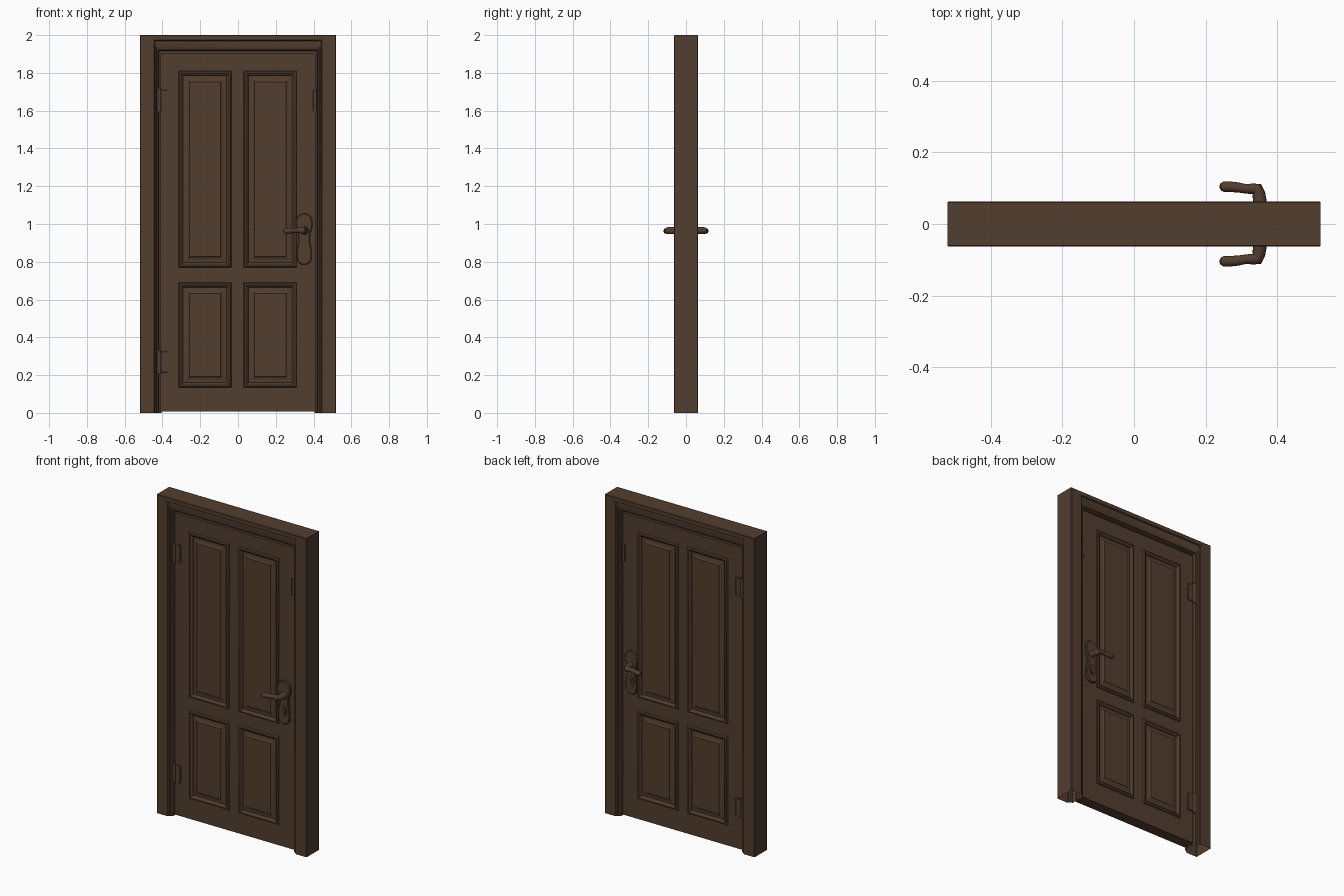
import bpy, bmesh, math
from mathutils import Vector

if "Cube" in bpy.data.objects:
    bpy.data.objects.remove(bpy.data.objects["Cube"])

wood = bpy.data.materials.new("dark_brown_wood")
wood.diffuse_color = (0.085, 0.047, 0.028, 1)
wood.use_nodes = True
wood.node_tree.nodes["Principled BSDF"].inputs["Base Color"].default_value = wood.diffuse_color


def finish(name, bm, smooth=30):
    bmesh.ops.recalc_face_normals(bm, faces=bm.faces[:])
    me = bpy.data.meshes.new(name)
    bm.to_mesh(me)
    bm.free()
    ob = bpy.data.objects.new(name, me)
    me.materials.append(wood)
    bpy.context.collection.objects.link(ob)
    bpy.ops.object.select_all(action='DESELECT')
    ob.select_set(True)
    bpy.context.view_layer.objects.active = ob
    bpy.ops.object.shade_smooth_by_angle(angle=math.radians(smooth))
    return ob


def loft(name, rings, caps=True, closed=True):
    """Skin a list of equal-length rings of points."""
    bm = bmesh.new()
    vs = [[bm.verts.new(p) for p in r] for r in rings]
    n = len(vs[0])
    for a, b in zip(vs, vs[1:]):
        for i in range(n):
            j = (i + 1) % n
            bm.faces.new((a[i], a[j], b[j], b[i]))
    if caps:
        bm.faces.new(vs[0])
        bm.faces.new(vs[-1])
    return finish(name, bm)


def tube(name, path, sides=16):
    """Round bar through (x, y, z, radius) points, lying in a level plane."""
    rings = []
    for i, p in enumerate(path):
        a, b = path[max(i - 1, 0)], path[min(i + 1, len(path) - 1)]
        t = (Vector(b[:3]) - Vector(a[:3])).normalized()
        up = Vector((0, 0, 1))
        side = t.cross(up)
        rings.append([Vector(p[:3]) + p[3] * (math.cos(w) * side + math.sin(w) * up)
                      for w in (2 * math.pi * k / sides for k in range(sides))])
    return loft(name, rings)


def box(name, x0, x1, y0, y1, z0, z1, bevel=0.002):
    bm = bmesh.new()
    bmesh.ops.create_cube(bm, size=1)
    for v in bm.verts:
        v.co = ((x0 + x1) / 2 + v.co.x * (x1 - x0), (y0 + y1) / 2 + v.co.y * (y1 - y0),
                (z0 + z1) / 2 + v.co.z * (z1 - z0))
    bmesh.ops.bevel(bm, geom=bm.edges[:], offset=bevel, segments=1, affect='EDGES')
    return finish(name, bm)


def cylinder(name, loc, r, depth, axis='Z', sx=1.0):
    bm = bmesh.new()
    bmesh.ops.create_cone(bm, cap_ends=True, segments=20, radius1=r, radius2=r, depth=depth)
    for v in bm.verts:
        x, y, z = v.co.x * sx, v.co.y, v.co.z
        v.co = Vector(loc) + (Vector((x, z, y)) if axis == 'Y' else Vector((x, y, z)))
    return finish(name, bm)


# Frame: moulded profile (side inset, top inset, y) swept up, across and down
half = [(0, 0, -0.060), (0.003, 0.003, -0.063), (0.076, 0.026, -0.063), (0.080, 0.030, -0.056),
        (0.086, 0.060, -0.054), (0.090, 0.070, -0.048), (0.100, 0.078, -0.046),
        (0.101, 0.083, -0.016), (0.115, 0.105, -0.016)]
profile = half + [(a, b, -y) for a, b, y in reversed(half)]
rings = []
for sx, up in ((-1, 0), (-1, 1), (1, 1), (1, 0)):
    rings.append([(sx * (0.52 - a), y, (2 - b) * up) for a, b, y in profile])
loft("door_frame", rings, caps=False)

# Door leaf: grid of stiles and rails with four raised panels, mirrored to the back
xs = [-0.412, -0.315, -0.035, 0.03, 0.31, 0.412]
zs = [0.008, 0.135, 0.69, 0.77, 1.81, 1.902]
FACE = 0.034
bm = bmesh.new()
grid = [[bm.verts.new((x, -FACE, z)) for z in zs] for x in xs]
panels = []
for i in range(5):
    for k in range(5):
        f = bm.faces.new((grid[i][k], grid[i + 1][k], grid[i + 1][k + 1], grid[i][k + 1]))
        if i in (1, 3) and k in (1, 3):
            panels.append(f)
border = [e for e in bm.edges if e.is_boundary]
ext = bmesh.ops.extrude_edge_only(bm, edges=border)
for g in ext["geom"]:
    if isinstance(g, bmesh.types.BMVert):
        g.co.y = 0
# moulding, groove, sloped field
for thick, depth in ((0.004, 0.008), (0.009, 0.002), (0.008, -0.006), (0.004, -0.010),
                     (0.006, 0.0), (0.022, 0.008), (0.004, 0.004)):
    bmesh.ops.inset_individual(bm, faces=panels, thickness=thick, depth=depth,
                               use_even_offset=True)
bmesh.ops.recalc_face_normals(bm, faces=bm.faces[:])
leaf = finish("door_leaf", bm, 20)
mod = leaf.modifiers.new("back_side", 'MIRROR')
mod.use_axis = (False, True, False)

# Escutcheon outline: round top, waist, rounded bottom
outline = [(0.012, 1.055), (0.030, 1.046), (0.041, 1.030), (0.045, 1.008), (0.043, 0.985),
           (0.036, 0.962), (0.030, 0.935), (0.030, 0.905), (0.036, 0.880), (0.040, 0.855),
           (0.040, 0.825), (0.035, 0.803), (0.024, 0.790), (0.010, 0.785)]
PX = 0.350
for side, s in (("front", -1), ("back", 1)):
    ring = [(w, z) for w, z in outline] + [(-w, z) for w, z in reversed(outline)]
    loft(side + "_handle_plate",
         [[(PX + w * k, s * y, 0.92 + (z - 0.92) * (0.97 if k < 1 else 1)) for w, z in ring]
          for k, y in ((1, FACE - 0.004), (1, FACE + 0.008), (0.88, FACE + 0.013))])
    cylinder(side + "_lock_ring", (PX, s * (FACE + 0.012), 0.865), 0.034, 0.014, 'Y', 0.65)
    cylinder(side + "_lock_core", (PX, s * (FACE + 0.016), 0.865), 0.022, 0.014, 'Y', 0.45)
    # Lever: post out of the plate, elbow, grip toward the door centre
    tube(side + "_handle_lever",
         [(0.354, s * 0.036, 0.965, 0.023), (0.351, s * 0.062, 0.965, 0.019),
          (0.348, s * 0.084, 0.965, 0.018), (0.343, s * 0.097, 0.965, 0.018),
          (0.330, s * 0.098, 0.966, 0.015), (0.312, s * 0.098, 0.967, 0.013),
          (0.290, s * 0.102, 0.966, 0.014), (0.265, s * 0.104, 0.963, 0.015),
          (0.250, s * 0.104, 0.963, 0.0145), (0.242, s * 0.104, 0.963, 0.010),
          (0.239, s * 0.104, 0.963, 0.004)])
    # Hinges on the left edge, strike plates on the right
    for pos, z in (("lower", 0.27), ("upper", 1.655)):
        y0, y1 = sorted((s * (FACE - 0.004), s * (FACE + 0.006)))
        box(f"{side}_{pos}_hinge_leaf", -0.425, -0.372, y0, y1, z - 0.055, z + 0.055)
        cylinder(f"{side}_{pos}_hinge_barrel", (-0.416, s * (FACE + 0.005), z), 0.009, 0.125)
    y0, y1 = sorted((s * (FACE - 0.004), s * (FACE + 0.004)))
    box(side + "_edge_plate", 0.398, 0.418, y0, y1, 1.60, 1.71)
